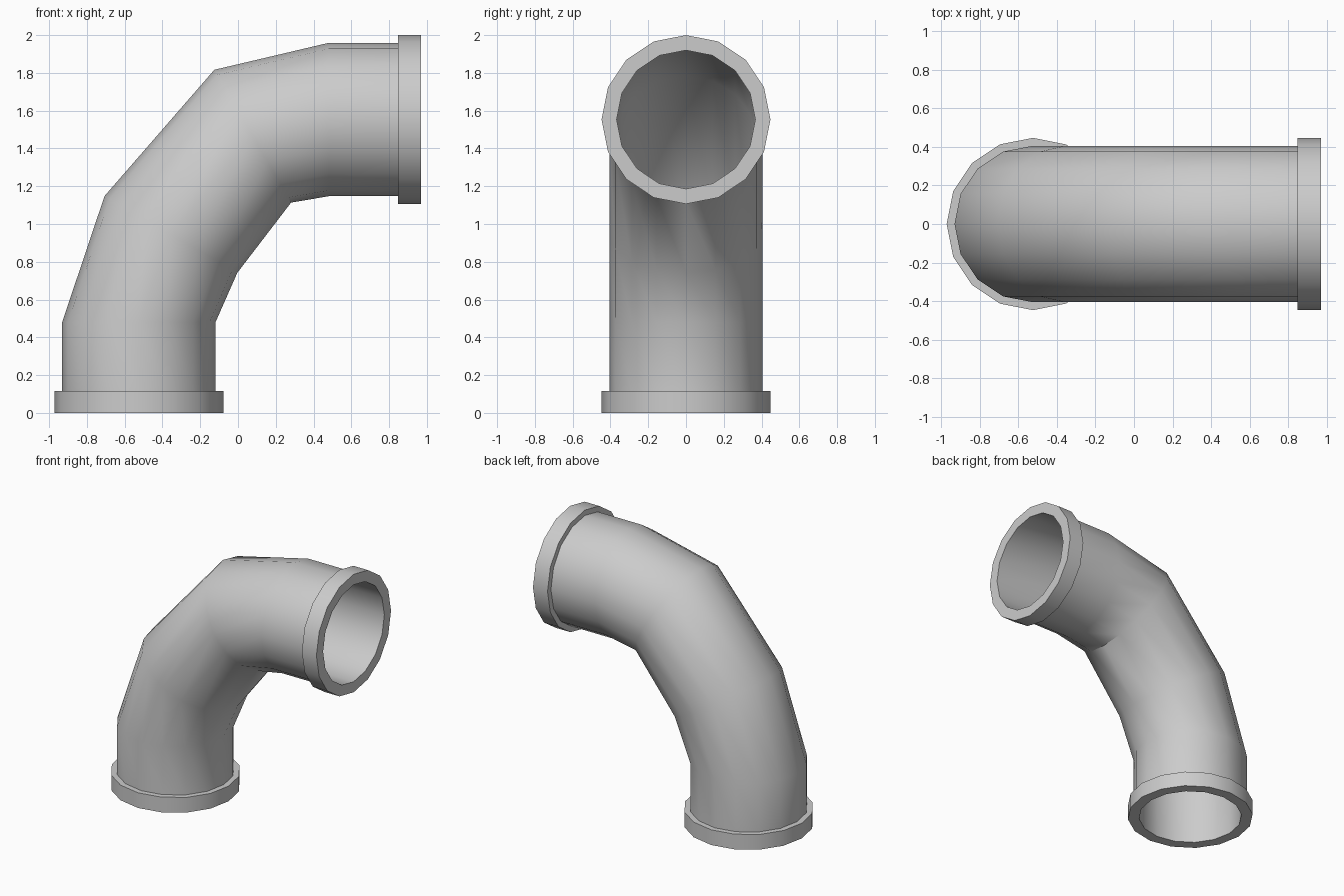
import bpy, bmesh
from math import sin, cos, tau, radians

if "Cube" in bpy.data.objects:
    bpy.data.objects.remove(bpy.data.objects["Cube"])

SIDES = 16
OUTER, INNER, FLANGE = 0.406, 0.367, 0.447

# Centre line stations of the bend: x, z, tilt in degrees
START = (-0.525, 0.0, 0)
START_LIP = (-0.525, 0.115, 0)
BEND = [(-0.525, 0.48, 0), (-0.355, 0.945, 30), (0.078, 1.465, 60), (0.48, 1.553, 90)]
END_LIP = (0.848, 1.553, 90)
END = (0.97, 1.553, 90)


def add_ring(bm, station, radius):
    x, z, tilt = station
    a = radians(tilt)
    ring = []
    for i in range(SIDES):
        t = tau * i / SIDES
        u, v = radius * cos(t), radius * sin(t)
        ring.append(bm.verts.new((x - u * cos(a), v, z + u * sin(a))))
    return ring


def make_swept_shell(name, profile):
    """Skin a closed sequence of (station, radius) rings."""
    bm = bmesh.new()
    rings = [add_ring(bm, s, r) for s, r in profile]
    for k, a in enumerate(rings):
        b = rings[(k + 1) % len(rings)]
        for i in range(SIDES):
            j = (i + 1) % SIDES
            bm.faces.new((a[i], a[j], b[j], b[i]))
    bmesh.ops.recalc_face_normals(bm, faces=bm.faces)
    mesh = bpy.data.meshes.new(name)
    bm.to_mesh(mesh)
    bm.free()
    obj = bpy.data.objects.new(name, mesh)
    bpy.context.collection.objects.link(obj)
    bpy.ops.object.select_all(action='DESELECT')
    obj.select_set(True)
    bpy.context.view_layer.objects.active = obj
    bpy.ops.object.shade_smooth_by_angle(angle=radians(40))
    return obj


# Outside: lower flange, bent tube, upper flange
outside = [(START, FLANGE), (START_LIP, FLANGE), (START_LIP, OUTER)]
outside += [(s, OUTER) for s in BEND]
outside += [(END_LIP, OUTER), (END_LIP, FLANGE), (END, FLANGE)]

# Inside: bore running back to the start
inside = [(s, INNER) for s in [END] + BEND[::-1] + [START]]

make_swept_shell("pipe_elbow", outside + inside)
